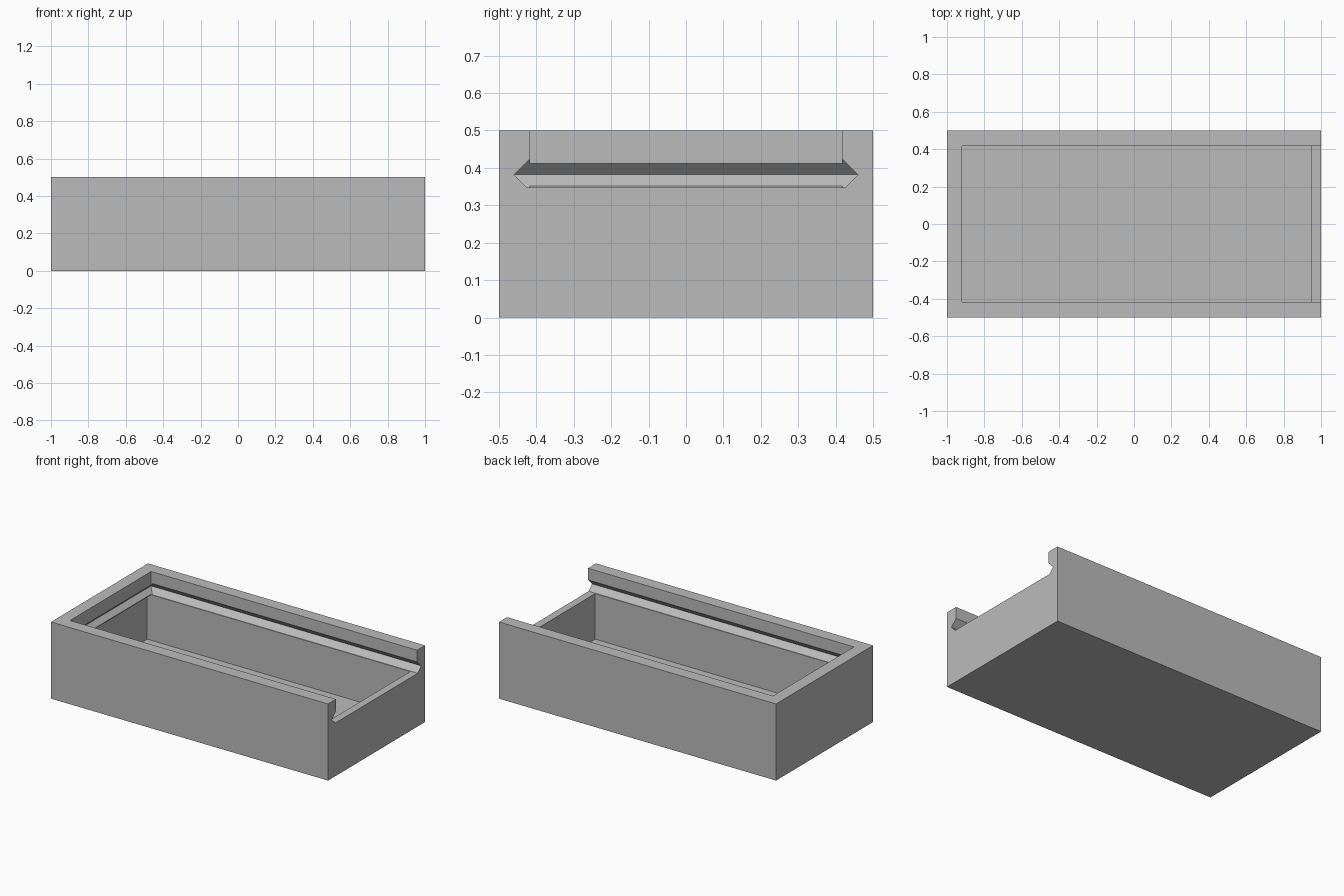
import bpy
import bmesh

default = bpy.data.objects.get("Cube")
if default:
    bpy.data.objects.remove(default, do_unlink=True)

grey = bpy.data.materials.new("plain grey")
grey.use_nodes = True
colour = (0.5, 0.5, 0.5, 1)
grey.diffuse_color = colour
grey.node_tree.nodes["Principled BSDF"].inputs["Base Color"].default_value = colour

HALF_X, HALF_Y, TOP = 1.0, 0.5, 0.5
SHELF = 0.347       # level on which the sliding lid rests
PAST_END = 1.1      # cutters run out through the open end


def loft(name, layers):
    """Solid through stacked rectangles given as (z, x_min, x_max, half_y)."""
    bm = bmesh.new()
    rings = []
    for z, x0, x1, y in layers:
        corners = ((x0, -y), (x1, -y), (x1, y), (x0, y))
        rings.append([bm.verts.new((cx, cy, z)) for cx, cy in corners])
    bm.faces.new(rings[0])
    bm.faces.new(rings[-1])
    for low, high in zip(rings, rings[1:]):
        for i in range(4):
            j = (i + 1) % 4
            bm.faces.new((low[i], low[j], high[j], high[i]))
    bmesh.ops.recalc_face_normals(bm, faces=bm.faces)
    mesh = bpy.data.meshes.new(name)
    bm.to_mesh(mesh)
    bm.free()
    mesh.materials.append(grey)
    obj = bpy.data.objects.new(name, mesh)
    bpy.context.collection.objects.link(obj)
    return obj


def cut(target, cutter):
    """Subtract the cutter and remove it."""
    cutter.hide_render = True
    mod = target.modifiers.new("cut", "BOOLEAN")
    mod.operation = "DIFFERENCE"
    mod.solver = "EXACT"
    mod.object = cutter
    bpy.context.view_layer.objects.active = target
    bpy.ops.object.modifier_apply(modifier=mod.name)
    bpy.data.objects.remove(cutter, do_unlink=True)


# Solid block for the box
box = loft("box_body", [(0, -HALF_X, HALF_X, HALF_Y), (TOP, -HALF_X, HALF_X, HALF_Y)])

# Lid opening, running out through one end
cut(box, loft("lid_opening", [(SHELF, -0.92, PAST_END, 0.418),
                              (0.6, -0.92, PAST_END, 0.418)]))

# V-shaped groove for the lid on three sides
cut(box, loft("lid_groove", [(SHELF, -0.915, PAST_END, 0.425),
                             (0.382, -0.95, PAST_END, 0.46),
                             (0.424, -0.908, PAST_END, 0.418)]))

# Storage cavity, slightly undercutting the closed end
cut(box, loft("cavity", [(0.05, -0.95, 0.95, 0.42), (SHELF, -0.95, 0.95, 0.42)]))
